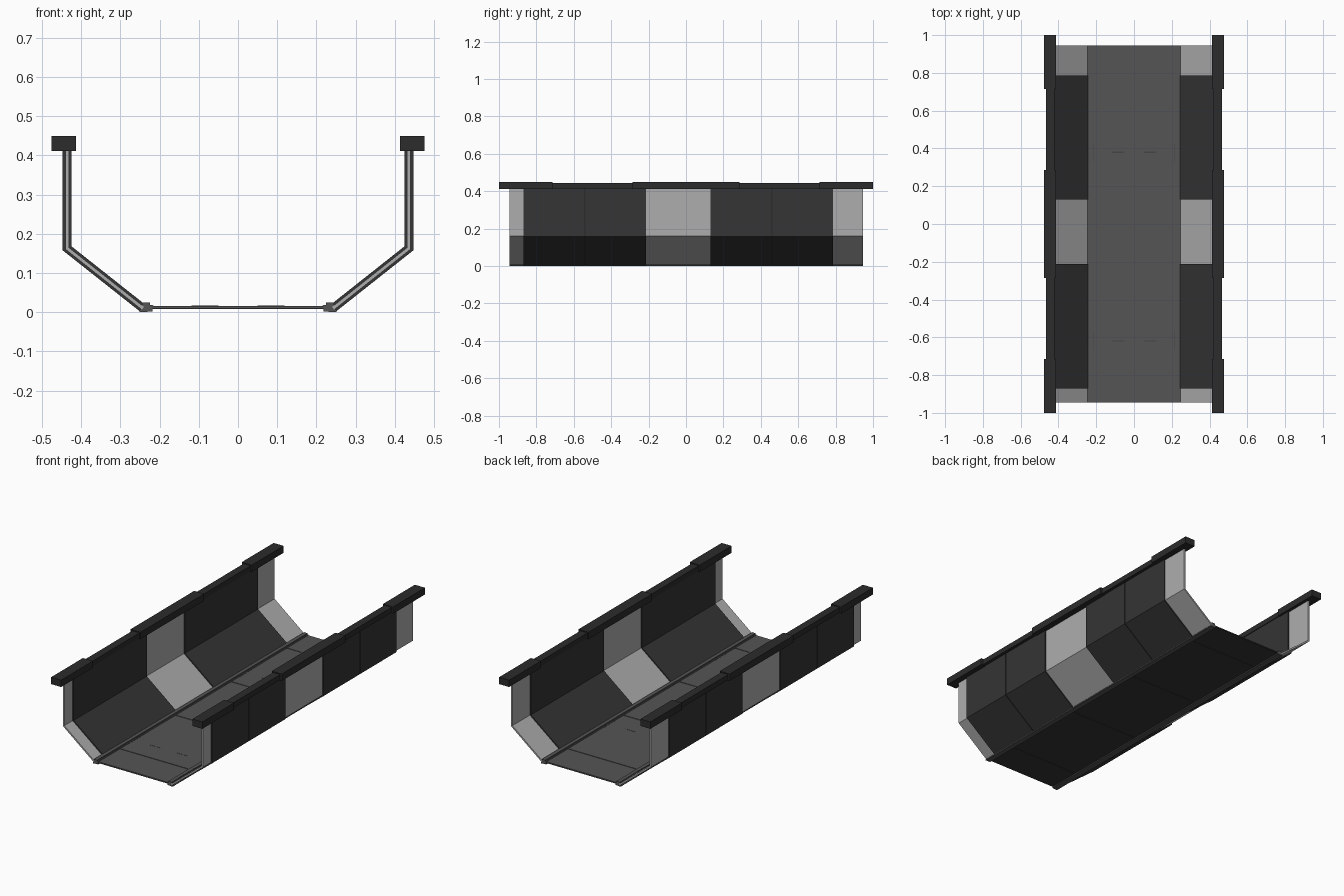
import bpy
import bmesh

if "Cube" in bpy.data.objects:
    bpy.data.objects.remove(bpy.data.objects["Cube"])


def material(name, v):
    m = bpy.data.materials.new(name)
    m.diffuse_color = (v, v, v, 1)
    m.use_nodes = True
    m.node_tree.nodes["Principled BSDF"].inputs["Base Color"].default_value = m.diffuse_color
    return m


DARK = material("dark_panel", 0.035)
RAIL = material("rail_black", 0.025)
LIGHT = material("light_panel", 0.42)
FLOOR = material("floor_grey", 0.09)
HATCH = material("hatch_grey", 0.06)


def prism(name, profile, y0, y1, mat, sides=(1,)):
    """Extrude an x-z profile along y, mirrored in x for each side sign."""
    bm = bmesh.new()
    for s in sides:
        face = bm.faces.new([bm.verts.new((s * x, y0, z)) for x, z in profile])
        ext = bmesh.ops.extrude_face_region(bm, geom=[face])
        moved = [v for v in ext["geom"] if isinstance(v, bmesh.types.BMVert)]
        bmesh.ops.translate(bm, verts=moved, vec=(0, y1 - y0, 0))
    bmesh.ops.recalc_face_normals(bm, faces=bm.faces[:])
    mesh = bpy.data.meshes.new(name)
    bm.to_mesh(mesh)
    bm.free()
    mesh.materials.append(mat)
    ob = bpy.data.objects.new(name, mesh)
    bpy.context.collection.objects.link(ob)
    return ob


def rect(x0, x1, z0, z1):
    return [(x0, z0), (x1, z0), (x1, z1), (x0, z1)]


# Centre line of the bent wall with its offset directions (mitred at the bend)
PATH = [((0.436, 0.416), (1, 0)),
        ((0.436, 0.163), (1, -0.484)),
        ((0.2425, 0.010), (0.620, -0.784))]


def wall(lo, hi):
    inner = [(x + nx * lo, z + nz * lo) for (x, z), (nx, nz) in PATH]
    outer = [(x + nx * hi, z + nz * hi) for (x, z), (nx, nz) in PATH]
    return inner + outer[::-1]


BOTH = (1, -1)

# Continuous light core of both walls
prism("wall_core", wall(-0.0045, 0.0045), -0.945, 0.945, LIGHT, BOTH)

# Dark cladding: one inner sheet and two outer sheets per bay
for i, (a, b) in enumerate([(-0.87, -0.213), (0.13, 0.787)]):
    mid = (a + b) / 2
    prism(f"inner_cladding_{i}", wall(-0.011, -0.004), a, b, DARK, BOTH)
    prism(f"outer_cladding_{i}_front", wall(0.004, 0.011), a, mid - 0.004, DARK, BOTH)
    prism(f"outer_cladding_{i}_back", wall(0.004, 0.011), mid + 0.004, b, DARK, BOTH)
    prism(f"cladding_joint_{i}", wall(0.004, 0.008), mid - 0.004, mid + 0.004, RAIL, BOTH)

# Top handrails with thicker sleeves
prism("handrail", rect(0.421, 0.465, 0.414, 0.444), -0.99, 0.99, RAIL, BOTH)
for i, (a, b) in enumerate([(-1, -0.714), (-0.286, 0.286), (0.714, 1)]):
    prism(f"rail_sleeve_{i}", rect(0.413, 0.476, 0.411, 0.45), a, b, RAIL, BOTH)

# Edge strips joining walls to floor
prism("floor_edge_strip",
      [(0.218, 0.002), (0.250, 0.0), (0.252, 0.004), (0.245, 0.013), (0.245, 0.025),
       (0.224, 0.025), (0.224, 0.018), (0.218, 0.018)],
      -0.945, 0.945, FLOOR, BOTH)

# Floor slab with tiles separated by thin seams
prism("floor_slab", rect(-0.235, 0.235, 0.0105, 0.0135), -0.945, 0.945, FLOOR)
cuts = [-0.945, -0.75, -0.25, 0.25, 0.75, 0.945]
for i, (a, b) in enumerate(zip(cuts, cuts[1:])):
    prism(f"floor_tile_{i}", rect(-0.225, 0.225, 0.013, 0.016), a + 0.003, b - 0.003, FLOOR)
    prism(f"floor_underside_{i}", rect(-0.225, 0.225, 0.008, 0.011), a + 0.003, b - 0.003, DARK)

# Small access hatches and slots in the floor
for i, y in enumerate([-0.62, 0.38]):
    prism(f"floor_slot_{i}", rect(0.05, 0.118, 0.015, 0.0167), y - 0.003, y + 0.003, HATCH, BOTH)
    prism(f"floor_side_slot_{i}", rect(0.215, 0.219, 0.015, 0.0167), y - 0.05, y + 0.05, HATCH, BOTH)
